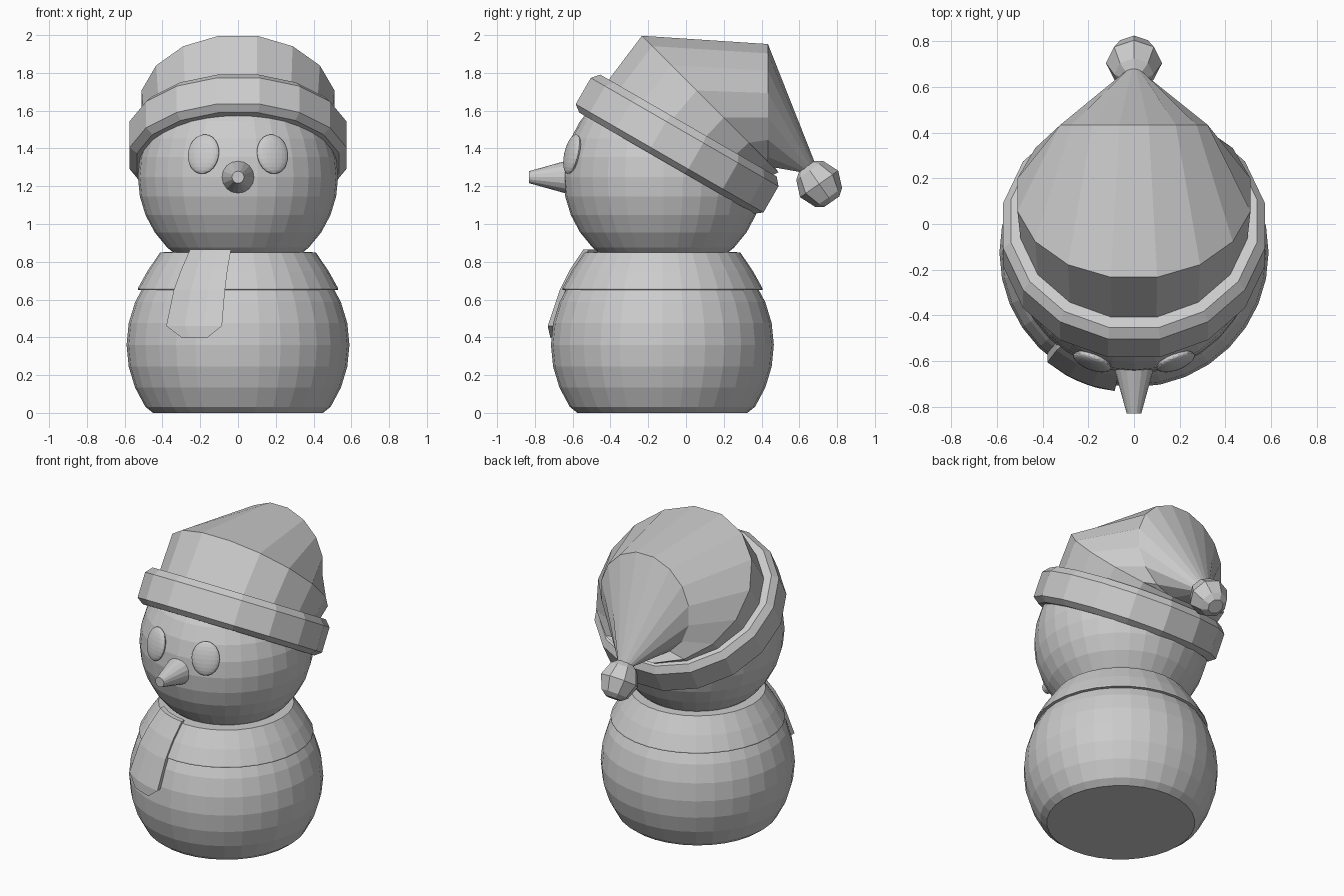
import bpy, bmesh
from math import sin, cos, pi, radians, sqrt
from mathutils import Vector, Matrix

if "Cube" in bpy.data.objects:
    bpy.data.objects.remove(bpy.data.objects["Cube"])


def finish(name, bm):
    bmesh.ops.recalc_face_normals(bm, faces=bm.faces)
    mesh = bpy.data.meshes.new(name)
    bm.to_mesh(mesh)
    bm.free()
    ob = bpy.data.objects.new(name, mesh)
    bpy.context.collection.objects.link(ob)
    return ob


def loft(name, rings, n, shift=0.0, caps=True):
    """Skin circles given as (y, z, radius, tilt in degrees)."""
    bm = bmesh.new()
    loops = []
    for y, z, r, tilt in rings:
        t = radians(tilt)
        loop = []
        for i in range(n):
            a = 2 * pi * (i + shift) / n
            v = r * cos(a)
            loop.append(bm.verts.new((r * sin(a), y - v * cos(t), z + v * sin(t))))
        loops.append(loop)
    for a, b in zip(loops, loops[1:]):
        for i in range(n):
            j = (i + 1) % n
            bm.faces.new((a[i], a[j], b[j], b[i]))
    if caps:
        bm.faces.new(loops[0])
        bm.faces.new(loops[-1])
    return finish(name, bm)


def along(y, z, tilt, profile):
    """Rings from (radius, distance) pairs along a tilted axis."""
    t = radians(tilt)
    return [(y + d * sin(t), z + d * cos(t), r, tilt) for r, d in profile]


def arc(radius, steps, count):
    return [(radius * cos(k * pi / count), radius * sin(k * pi / count)) for k in steps]


# body and head
body = [(0.45, -0.36)] + arc(0.59, range(-3, 6), 16)
loft("body", along(-0.125, 0.36, 0, body), 32)
head = arc(0.53, range(-5, 8), 16) + [(0.01, 0.53)]
loft("head", along(-0.12, 1.25, 0, head), 32)

# scarf collar
collar = [(0.50, 0.65), (0.53, 0.652), (0.53, 0.66), (0.48, 0.75), (0.412, 0.85), (0.33, 0.852)]
loft("scarf_collar", along(-0.125, 0, 0, collar), 32, caps=False)

# scarf tail: rows of (z, left x, right x, bend radius)
rows = [(0.40, -0.30, -0.16, 0.615), (0.46, -0.38, -0.085, 0.613),
        (0.65, -0.34, -0.069, 0.548), (0.76, -0.30, -0.055, 0.492),
        (0.865, -0.254, -0.037, 0.42)]
bm = bmesh.new()
grid = []
for z, x0, x1, r in rows:
    xs = [x0 + (x1 - x0) * k / 3 for k in range(4)]
    grid.append([[bm.verts.new((x, -0.125 - sqrt(q * q - x * x), z)) for x in xs]
                 for q in (r, r - 0.03)])
for lo, hi in zip(grid, grid[1:]):
    for s in (0, 1):
        for k in range(3):
            bm.faces.new((lo[s][k], lo[s][k + 1], hi[s][k + 1], hi[s][k]))
    for k in (0, 3):
        bm.faces.new((lo[0][k], hi[0][k], hi[1][k], lo[1][k]))
for row in (grid[0], grid[-1]):
    for k in range(3):
        bm.faces.new((row[0][k], row[0][k + 1], row[1][k + 1], row[1][k]))
finish("scarf_tail", bm)

# eyes, flattened and turned to follow the head
for side, label in ((-1, "left"), (1, "right")):
    bm = bmesh.new()
    bmesh.ops.create_uvsphere(bm, u_segments=24, v_segments=12, radius=1)
    bmesh.ops.scale(bm, verts=bm.verts, vec=(0.088, 0.03, 0.107))
    turn = Matrix.Rotation(side * radians(21), 4, 'Z') @ Matrix.Rotation(radians(-13), 4, 'X')
    spot = Matrix.Translation(Vector((side * 0.183, -0.603, 1.37)))
    bmesh.ops.transform(bm, verts=bm.verts, matrix=spot @ turn)
    finish(label + "_eye", bm)

# nose
loft("nose", [(-0.58, 1.248, 0.092, 90), (-0.64, 1.248, 0.085, 90),
              (-0.83, 1.248, 0.032, 90)], 16)

# hat brim
brim = [(0.50, -0.03), (0.545, -0.03), (0.585, 0.0), (0.585, 0.16), (0.55, 0.2), (0.48, 0.2)]
loft("hat_brim", along(-0.087, 1.348, 30, brim), 16, 0.5, caps=False)

# hat crown folding backwards to a tip
loft("hat_crown", [(0.0, 1.49, 0.505, 30), (0.128, 1.635, 0.521, 45),
                   (0.434, 1.629, 0.33, 90), (0.66, 1.29, 0.035, 145)], 16, 0.5)

# hat bobble
bobble = [(0.05, -0.115)] + arc(0.123, (-1, 0, 1), 4) + [(0.05, 0.115)]
loft("hat_bobble", along(0.705, 1.212, 145, bobble), 8)
